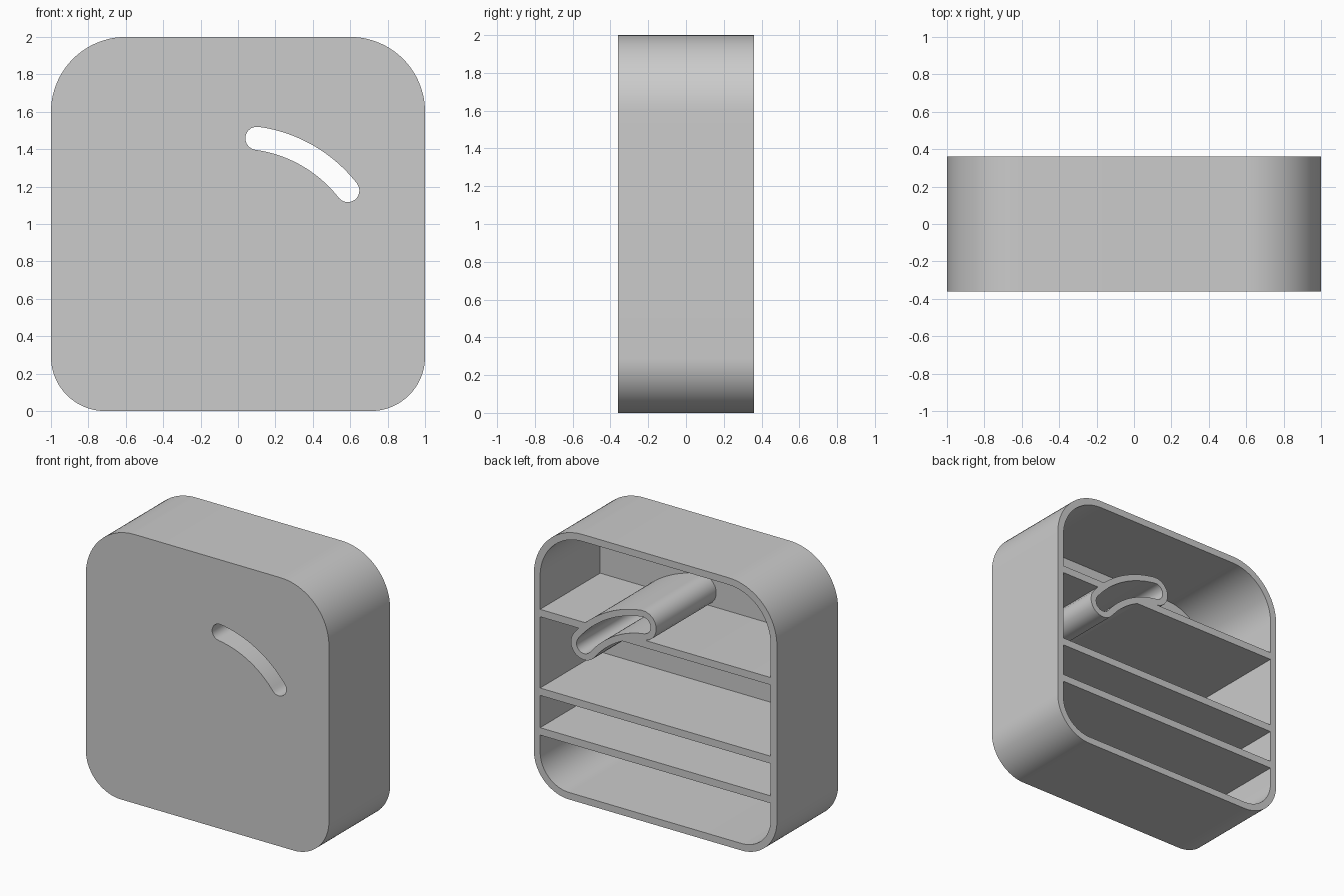
import bpy, bmesh
from math import cos, sin, pi, radians

cube = bpy.data.objects.get("Cube")
if cube:
    bpy.data.objects.remove(cube, do_unlink=True)

DEPTH = 0.36      # half depth
WALL = 0.052
PLATE = 0.015     # front panel thickness
INNER_FRONT = -DEPTH + PLATE

grey = bpy.data.materials.new("plain_grey")
grey.use_nodes = True
grey.diffuse_color = (0.6, 0.6, 0.6, 1)
grey.node_tree.nodes["Principled BSDF"].inputs["Base Color"].default_value = (0.6, 0.6, 0.6, 1)


def arc(cx, cz, r, a0, a1, n):
    return [(cx + r * cos(a0 + (a1 - a0) * i / n), cz + r * sin(a0 + (a1 - a0) * i / n))
            for i in range(n + 1)]


def case_outline(inset):
    """Rounded square with larger top corners."""
    pts = []
    for k, (sx, sz, r) in enumerate([(1, 1, 0.4), (-1, 1, 0.4), (-1, -1, 0.29), (1, -1, 0.29)]):
        cx, cz = sx * (1 - r), 1 + sz * (1 - r)
        pts += arc(cx, cz, r - inset, k * pi / 2, (k + 1) * pi / 2, 20)
    return pts


def slot_outline(w):
    """Curved slot with round ends and half width w."""
    cx, cz, r, a, b = 0, 0.72, 0.745, radians(38), radians(82.2)
    return (arc(cx, cz, r + w, a, b, 24)
            + arc(cx + r * cos(b), cz + r * sin(b), w, b, b + pi, 10)[1:-1]
            + arc(cx, cz, r - w, b, a, 24)
            + arc(cx + r * cos(a), cz + r * sin(a), w, a + pi, a + 2 * pi, 10)[1:-1])


def extrude(name, outer, y0, y1, inner=None):
    """Extrude an outline along y; an inner outline makes it a tube."""
    bm = bmesh.new()

    def loop(pts, y):
        return [bm.verts.new((x, y, z)) for x, z in pts]

    def bridge(p, q):
        for i in range(len(p)):
            j = (i + 1) % len(p)
            bm.faces.new((p[i], p[j], q[j], q[i]))

    front, back = loop(outer, y0), loop(outer, y1)
    bridge(front, back)
    if inner:
        front_in, back_in = loop(inner, y0), loop(inner, y1)
        bridge(front_in, back_in)
        bridge(front, front_in)
        bridge(back, back_in)
    else:
        bm.faces.new(front)
        bm.faces.new(back)
    bmesh.ops.recalc_face_normals(bm, faces=bm.faces[:])
    me = bpy.data.meshes.new(name)
    bm.to_mesh(me)
    bm.free()
    me.materials.append(grey)
    ob = bpy.data.objects.new(name, me)
    bpy.context.collection.objects.link(ob)
    return ob


def activate(ob):
    bpy.ops.object.select_all(action='DESELECT')
    ob.select_set(True)
    bpy.context.view_layer.objects.active = ob


def cut(ob, cutter):
    activate(ob)
    mod = ob.modifiers.new("cut", 'BOOLEAN')
    mod.operation = 'DIFFERENCE'
    mod.solver = 'EXACT'
    mod.object = cutter
    bpy.ops.object.modifier_apply(modifier=mod.name)
    bpy.data.objects.remove(cutter, do_unlink=True)


# Open-backed case with a thin front panel and a curved slot
case = extrude("case", case_outline(0), -DEPTH, DEPTH)
cut(case, extrude("cavity_cutter", case_outline(WALL), INNER_FRONT, 1))
cut(case, extrude("slot_cutter", slot_outline(0.062), -1, 1))

# Sleeve running from the slot to the open back
sleeve = extrude("slot_sleeve", slot_outline(0.109), INNER_FRONT, DEPTH, slot_outline(0.062))

# Three shelves, the top one interrupted by the sleeve
parts = [case, sleeve]
half = 1 - WALL
for name, z in [("lower_shelf", 0.415), ("middle_shelf", 0.71), ("upper_shelf", 1.295)]:
    outline = [(-half, z), (half, z), (half, z + 0.055), (-half, z + 0.055)]
    parts.append(extrude(name, outline, INNER_FRONT, DEPTH))
cut(parts[-1], extrude("sleeve_cutter", slot_outline(0.109), -1, 1))

for ob in parts:
    activate(ob)
    bpy.ops.object.shade_smooth_by_angle(angle=radians(30))
